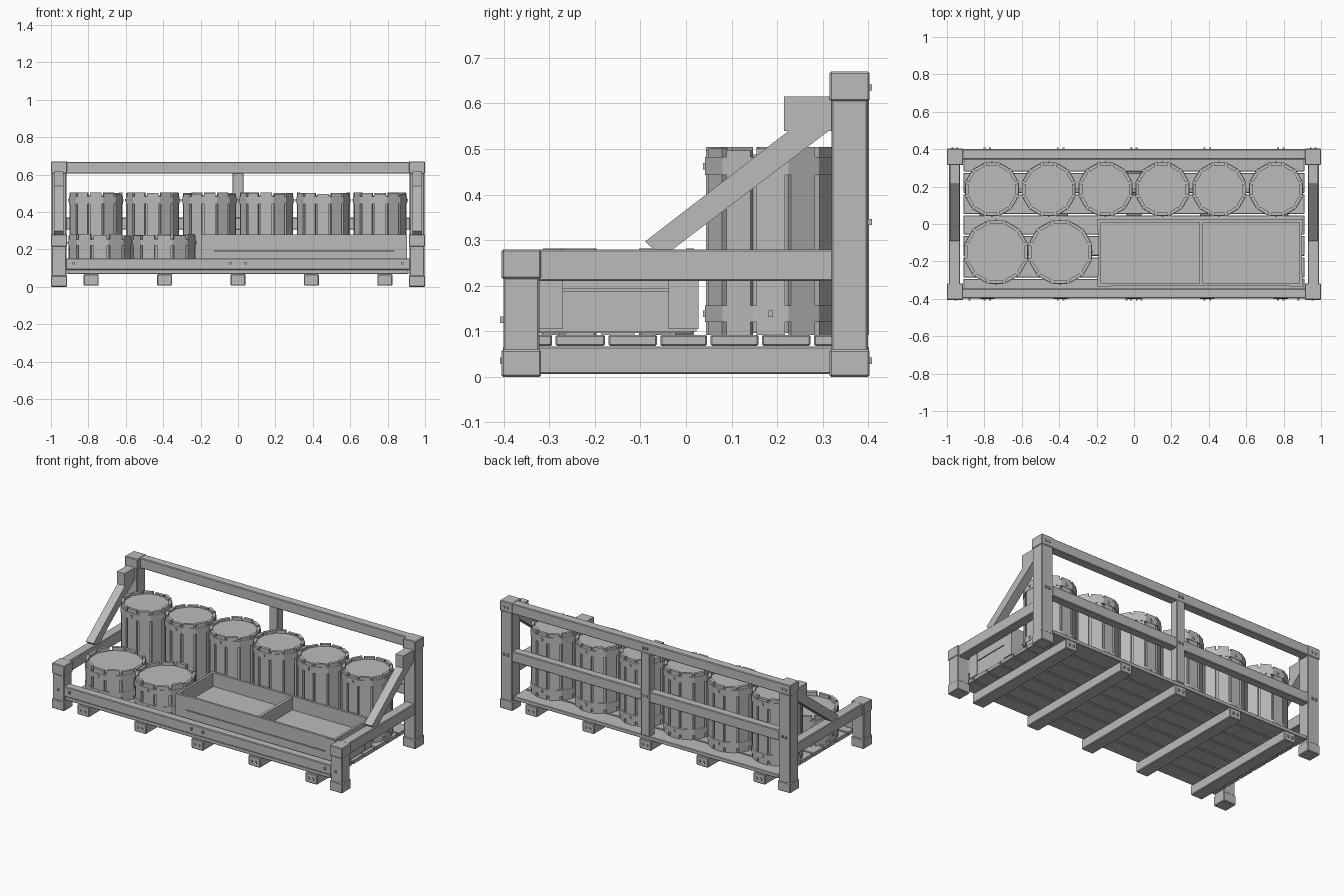
import bpy, bmesh, math, random
from mathutils import Vector

if "Cube" in bpy.data.objects:
    bpy.data.objects.remove(bpy.data.objects["Cube"])

random.seed(4)
mat = bpy.data.materials.new("weathered_grey")
mat.diffuse_color = (0.5, 0.5, 0.5, 1)
mat.use_nodes = True
mat.node_tree.nodes["Principled BSDF"].inputs["Base Color"].default_value = mat.diffuse_color


def finish(bm, name, bevel=0.0):
    bmesh.ops.recalc_face_normals(bm, faces=bm.faces)
    me = bpy.data.meshes.new(name)
    bm.to_mesh(me)
    bm.free()
    ob = bpy.data.objects.new(name, me)
    bpy.context.collection.objects.link(ob)
    me.materials.append(mat)
    if bevel:
        m = ob.modifiers.new("bevel", 'BEVEL')
        m.width = bevel
        m.segments = 1
    return ob


def add_box(bm, x, y, z):
    vs = bmesh.ops.create_cube(bm, size=1)["verts"]
    for v in vs:
        v.co = Vector((x[v.co.x > 0], y[v.co.y > 0], z[v.co.z > 0]))


def box(name, x, y, z, bevel=0.004):
    bm = bmesh.new()
    add_box(bm, x, y, z)
    return finish(bm, name, bevel)


def prism(bm, pts, z0, z1):
    """Upright prism over a flat outline."""
    lo = [bm.verts.new((p[0], p[1], z0)) for p in pts]
    hi = [bm.verts.new((p[0], p[1], z1)) for p in pts]
    n = len(pts)
    bm.faces.new(lo[::-1])
    bm.faces.new(hi)
    for i in range(n):
        bm.faces.new((lo[i], lo[(i + 1) % n], hi[(i + 1) % n], hi[i]))


def polar(c, r, deg):
    a = math.radians(deg)
    return (c[0] + r * math.cos(a), c[1] + r * math.sin(a))


def ring(bm, c, r0, r1, z0, z1):
    """Twelve-sided hoop."""
    loops = [[bm.verts.new((*polar(c, r, 15 + 30 * k), z)) for k in range(12)]
             for r, z in ((r1, z0), (r1, z1), (r0, z1), (r0, z0))]
    for j in range(4):
        a, b = loops[j], loops[(j + 1) % 4]
        for k in range(12):
            m = (k + 1) % 12
            bm.faces.new((a[k], a[m], b[m], b[k]))


def barrel(name, c, r, z0, z1, hoops, lid):
    bm = bmesh.new()
    # staves with narrow slots between them
    for k in range(12):
        g, a = 12.3, 30 * k
        prism(bm, [polar(c, r - 0.022, a - g), polar(c, r - 0.004, a - g),
                   polar(c, r - 0.004, a + g), polar(c, r - 0.022, a + g)],
              z0, z1 - random.choice((0, 0.004, 0.008)))
    # inner body closed by the lid
    prism(bm, [polar(c, r - 0.018, 15 + 30 * k) for k in range(12)], z0 + 0.004, lid)
    for h0, h1 in hoops:
        ring(bm, c, r - 0.02, r, h0, h1)
        # hoop rivets
        for a in (0, 90, 180, 270):
            p = polar(c, r * math.cos(math.radians(15)), a)
            zc = (h0 + h1) / 2
            add_box(bm, (p[0] - .005, p[0] + .005), (p[1] - .005, p[1] + .005),
                    (zc - .007, zc + .007))
    finish(bm, name)


# posts: square shaft with thicker foot and cap
def post(name, sx, y0, y1, top):
    bm = bmesh.new()
    def seg(d, z):
        add_box(bm, sorted((sx * (0.913 + d), sx * (1 - d))), (y0 + d, y1 - d), z)
    seg(0.0, (0.0, 0.06))
    seg(0.004, (0.055, top - 0.06))
    seg(0.0, (top - 0.065, top))
    finish(bm, name, 0.004)


for side, sx in (("left", -1), ("right", 1)):
    post("front_post_" + side, sx, -0.405, -0.318, 0.28)
    post("back_post_" + side, sx, 0.315, 0.403, 0.67)
    # side rail
    box("side_rail_" + side, sorted((sx * 0.93, sx * 0.99)), (-0.325, 0.325), (0.21, 0.28))
    # diagonal brace with its squared upper block
    bm = bmesh.new()
    xs = sorted((sx * 0.932, sx * 0.985))
    for prof in ([(-.09, .297), (-.07, .279), (-.03, .279), (.32, .545), (.32, .613)],
                 [(.215, .54), (.32, .54), (.32, .615), (.215, .615)]):
        a = [bm.verts.new((xs[0], *p)) for p in prof]
        b = [bm.verts.new((xs[1], *p)) for p in prof]
        bm.faces.new(a)
        bm.faces.new(b[::-1])
        for i in range(len(prof)):
            j = (i + 1) % len(prof)
            bm.faces.new((a[i], a[j], b[j], b[i]))
    finish(bm, "side_brace_" + side)

# floor slats
edges = [-0.4, -0.29, -0.174, -0.06, 0.05, 0.163, 0.277, 0.4]
for i, (a, b) in enumerate(zip(edges, edges[1:])):
    box(f"floor_slat_{i}", (-0.912, 0.912), (a + 0.004, b - 0.004), (0.068, 0.092), 0.003)

# cross beams under the floor
for i in range(5):
    x = -0.785 + 0.3925 * i
    box(f"cross_beam_{i}", (x - 0.04, x + 0.04), (-0.402, 0.402), (0.006, 0.067))

# long rails, front and back
box("front_rail", (-0.92, 0.92), (-0.398, -0.345), (0.09, 0.152))
box("back_middle_rail", (-0.92, 0.92), (0.345, 0.398), (0.305, 0.37))
box("back_top_rail", (-0.92, 0.92), (0.345, 0.4), (0.605, 0.668))
box("back_middle_post", (-0.03, 0.03), (0.348, 0.402), (0.09, 0.61))

# nails
bm = bmesh.new()
spots = [(-0.785 + 0.3925 * i + d, 0.035) for i in range(5) for d in (-.015, .015)]
spots += [(s * x, z) for s in (-1, 1) for x in (.945, .97) for z in (0.34, 0.635)]
spots += [(s * .012, z) for s in (-1, 1) for z in (0.34, 0.635)]
for x, z in spots:
    add_box(bm, (x - .005, x + .005), (0.395, 0.408), (z - .007, z + .007))
front = [(x, z) for x, z in spots if z < 0.1]
front += [(s * x, 0.125) for s in (-1, 1) for x in (.04, .88, .955)]
for x, z in front:
    add_box(bm, (x - .005, x + .005), (-0.408, -0.39), (z - .007, z + .007))
finish(bm, "nails")

# tall barrels at the back, short tubs at the front
for i in range(6):
    barrel(f"tall_barrel_{i}", (-0.76 + 0.304 * i, 0.186), 0.149, 0.092, 0.505,
           ((0.12, 0.157), (0.443, 0.482)), 0.488)
for i, x in enumerate((-0.737, -0.395)):
    barrel(f"short_tub_{i}", (x, -0.15), 0.176, 0.092, 0.282,
           ((0.115, 0.15), (0.22, 0.252)), 0.258)

# divided tray
X0, X1, Y0, Y1, T = -0.195, 0.903, -0.335, 0.027, 0.018
bm = bmesh.new()
for z in ((0.1, 0.189), (0.194, 0.28)):
    for y in ((Y0 + .004, Y0 + T), (Y1 - T, Y1 - .004)):
        add_box(bm, (X0 + .004, X1 - .004), y, z)
    for x in ((X0 + .004, X0 + T), (X1 - T, X1 - .004)):
        add_box(bm, x, (Y0 + T, Y1 - T), z)
finish(bm, "tray_walls")
box("tray_floor", (X0 + T - .004, X1 - T + .004), (Y0 + T - .004, Y1 - T + .004), (0.096, 0.195), 0)
box("tray_divider", (0.35, 0.368), (Y0 + T, Y1 - T), (0.19, 0.272), 0)
# corner plates of the tray
bm = bmesh.new()
for x, sx in ((X0, 1), (X1, -1)):
    for y, sy in ((Y0, 1), (Y1, -1)):
        add_box(bm, sorted((x, x + sx * .07)), sorted((y, y + sy * .006)), (0.105, 0.278))
        add_box(bm, sorted((x, x + sx * .006)), sorted((y, y + sy * .065)), (0.105, 0.278))
finish(bm, "tray_corner_plates")
